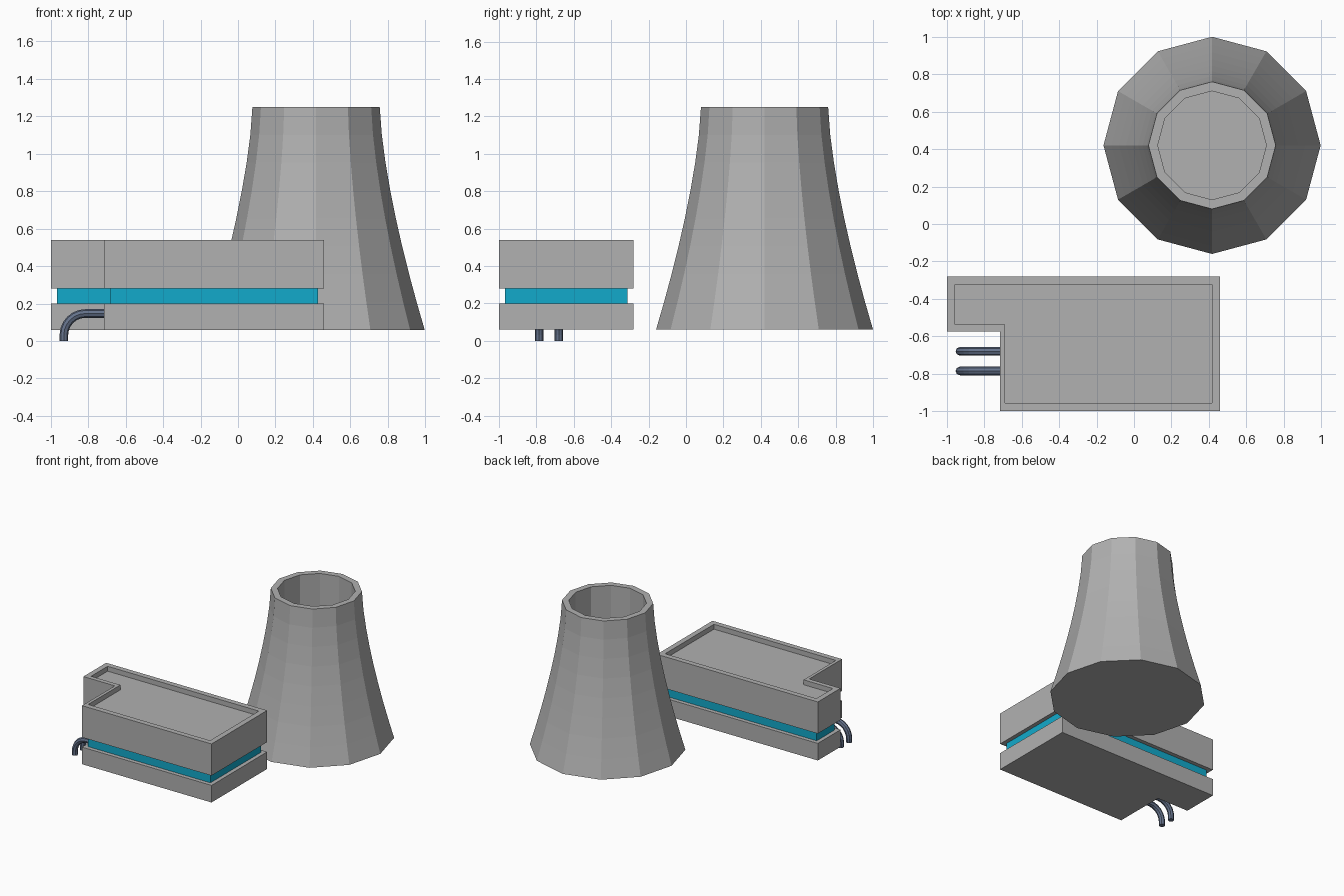
import bpy, bmesh, math
from mathutils import Vector

cube = bpy.data.objects.get("Cube")
if cube:
    bpy.data.objects.remove(cube, do_unlink=True)


def make_material(name, rgb):
    mat = bpy.data.materials.new(name)
    mat.use_nodes = True
    color = (*rgb, 1)
    mat.diffuse_color = color
    mat.node_tree.nodes["Principled BSDF"].inputs["Base Color"].default_value = color
    return mat


concrete = make_material("concrete grey", (0.44, 0.44, 0.44))
glass = make_material("window blue", (0.006, 0.40, 0.60))
steel = make_material("pipe slate", (0.13, 0.17, 0.26))


def add_object(name, bm, mat):
    bmesh.ops.recalc_face_normals(bm, faces=bm.faces)
    mesh = bpy.data.meshes.new(name)
    bm.to_mesh(mesh)
    bm.free()
    mesh.materials.append(mat)
    obj = bpy.data.objects.new(name, mesh)
    bpy.context.collection.objects.link(obj)
    return obj


def loft(name, rings, mat):
    """Skin a stack of matching point rings and cap both ends."""
    bm = bmesh.new()
    loops = [[bm.verts.new(p) for p in ring] for ring in rings]
    for a, b in zip(loops, loops[1:]):
        for i in range(len(a)):
            j = (i + 1) % len(a)
            bm.faces.new((a[i], a[j], b[j], b[i]))
    bm.faces.new(loops[0])
    bm.faces.new(loops[-1])
    return add_object(name, bm, mat)


# Cooling tower: flared twelve-sided shell with a straight hollow throat
def tower_ring(radius, z, sides=12):
    return [(0.417 + radius * math.cos(i * math.tau / sides),
             0.42 + radius * math.sin(i * math.tau / sides), z) for i in range(sides)]


base, top, bands = 0.06, 1.25, 8
tower = []
for k in range(bands + 1):
    t = 1 - k / bands
    tower.append(tower_ring(0.34 + 0.24 * t ** 1.48, top - (top - base) * t))
tower += [tower_ring(0.29, top), tower_ring(0.29, 0.75)]
loft("cooling_tower", tower, concrete)


# Building: L-shaped storeys around a recessed window band
def footprint(inset, notch_x, notch_y, z):
    left, right = -1 + inset, 0.46 - inset
    front, back = -1 + inset, -0.28 - inset
    return [(notch_x, front, z), (right, front, z), (right, back, z),
            (left, back, z), (left, notch_y, z), (notch_x, notch_y, z)]


def wall(z):
    return footprint(0, -0.715, -0.575, z)


def parapet(z):
    return footprint(0.044, -0.69, -0.538, z)


def window(z):
    return footprint(0.033, -0.683, -0.542, z)


loft("lower_storey", [wall(0.06), wall(0.20)], concrete)
loft("window_band", [window(0.20), window(0.28)], glass)
loft("upper_storey", [wall(0.28), wall(0.54), parapet(0.54), parapet(0.50)], concrete)

# Pipes: leave the side wall and bend down to the ground
bend, pipe_x, pipe_z = 0.115, -0.93, 0.147
path = [(-0.70, pipe_z)]
for k in range(7):
    a = math.pi / 2 * (1 + k / 6)
    path.append((pipe_x + bend + bend * math.cos(a), pipe_z - bend + bend * math.sin(a)))
path.append((pipe_x, 0))

for name, y in (("rear_pipe", -0.68), ("front_pipe", -0.785)):
    rings = []
    for i, (x, z) in enumerate(path):
        before, after = path[max(i - 1, 0)], path[min(i + 1, len(path) - 1)]
        along = Vector((after[0] - before[0], 0, after[1] - before[1])).normalized()
        if i == len(path) - 1:
            along = Vector((0, 0, -1))
        side = Vector((0, 1, 0))
        up = along.cross(side)
        rings.append([Vector((x, y, z)) + 0.023 * (math.cos(s * math.tau / 8) * side
                      + math.sin(s * math.tau / 8) * up) for s in range(8)])
    loft(name, rings, steel)
